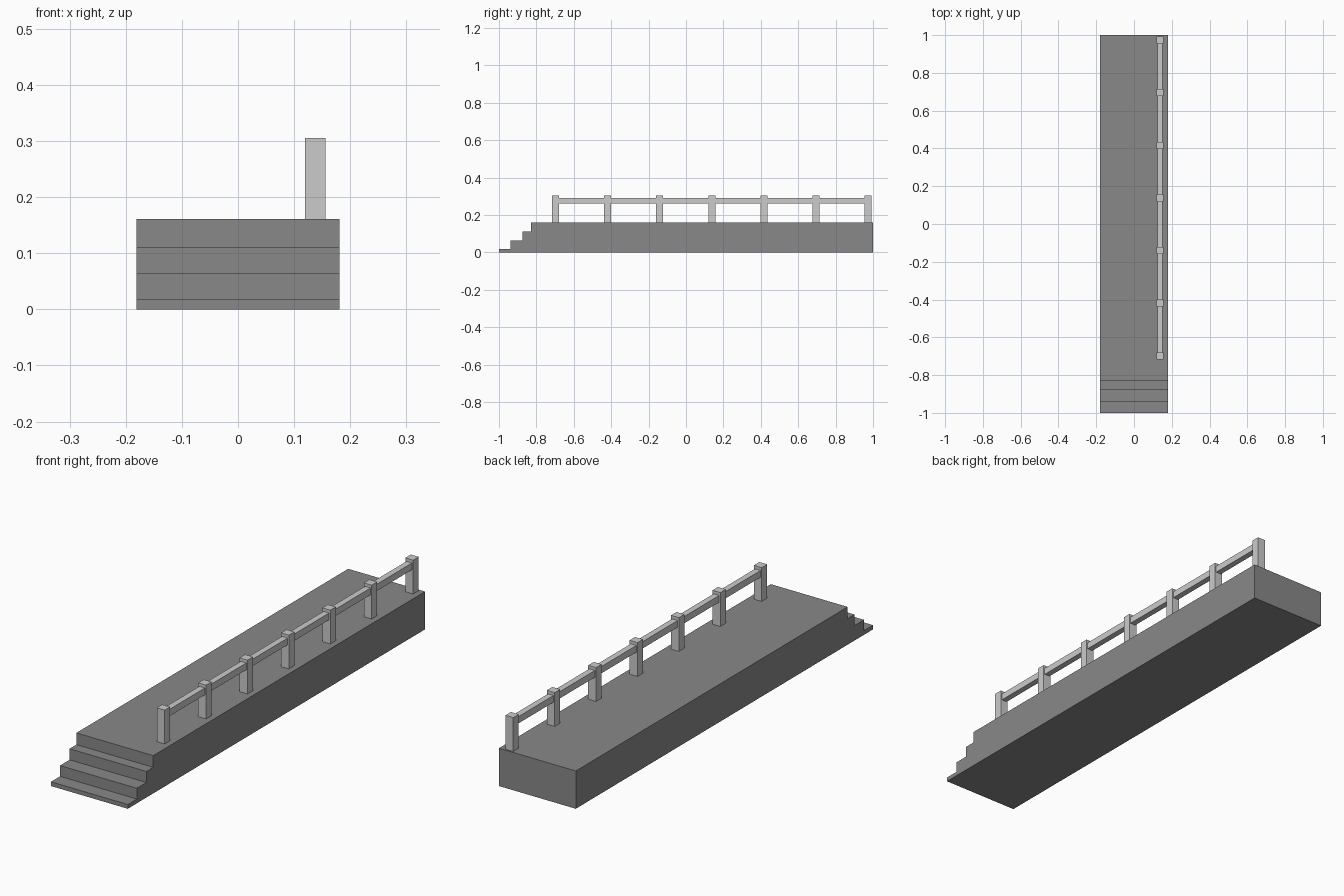
import bpy, bmesh

if "Cube" in bpy.data.objects:
    bpy.data.objects.remove(bpy.data.objects["Cube"])

HALF_W = 0.181
RAIL_X = 0.1375
DECK_Z = 0.161


def box(name, center, size):
    bpy.ops.mesh.primitive_cube_add(size=1, location=center)
    ob = bpy.context.object
    ob.name = name
    ob.scale = size
    bpy.ops.object.transform_apply(location=False, rotation=False, scale=True)
    return ob


def extrude_profile_x(name, profile, half_width):
    bm = bmesh.new()
    face = bm.faces.new([bm.verts.new((-half_width, y, z)) for y, z in profile])
    result = bmesh.ops.extrude_face_region(bm, geom=[face], use_keep_orig=True)
    moved = [v for v in result["geom"] if isinstance(v, bmesh.types.BMVert)]
    bmesh.ops.translate(bm, verts=moved, vec=(2 * half_width, 0, 0))
    bmesh.ops.recalc_face_normals(bm, faces=bm.faces)
    mesh = bpy.data.meshes.new(name)
    bm.to_mesh(mesh)
    bm.free()
    ob = bpy.data.objects.new(name, mesh)
    bpy.context.collection.objects.link(ob)
    return ob


# Solid walkway with steps at the front: (front edge y, tread height)
steps = [(-1.0, 0.018), (-0.939, 0.064), (-0.875, 0.111), (-0.829, DECK_Z)]
profile = [(1.0, 0.0), (-1.0, 0.0)]
base = 0.0
for y, z in steps:
    if base > 0:
        profile.append((y, base))
    profile.append((y, z))
    base = z
profile.append((1.0, DECK_Z))
walkway = extrude_profile_x("stepped_walkway", profile, HALF_W)

# Darker stone of the walkway
stone = bpy.data.materials.new("dark_stone")
stone.diffuse_color = (0.25, 0.25, 0.25, 1)
stone.use_nodes = True
stone.node_tree.nodes["Principled BSDF"].inputs["Base Color"].default_value = stone.diffuse_color
walkway.data.materials.append(stone)

# Railing posts
COUNT, FIRST_Y, LAST_Y = 7, -0.698, 0.974
POST_W, POST_TOP = 0.037, 0.305
spacing = (LAST_Y - FIRST_Y) / (COUNT - 1)
for i in range(COUNT):
    box(f"railing_post_{i + 1}",
        (RAIL_X, FIRST_Y + i * spacing, (DECK_Z + POST_TOP) / 2),
        (POST_W, POST_W, POST_TOP - DECK_Z))

# Handrail bars between neighbouring posts
for i in range(COUNT - 1):
    box(f"handrail_{i + 1}",
        (RAIL_X, FIRST_Y + (i + 0.5) * spacing, 0.277),
        (0.026, spacing - POST_W, 0.029))
